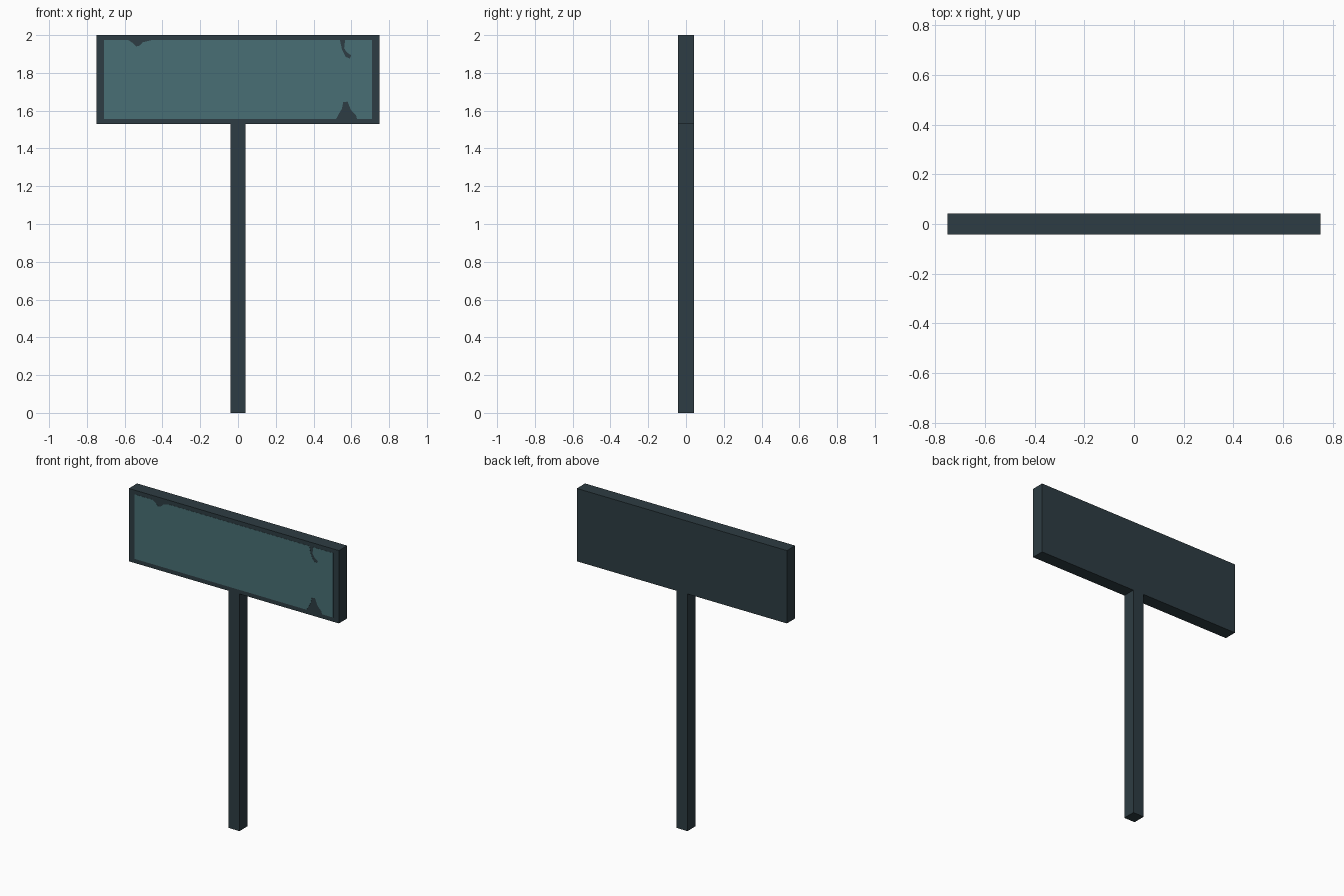
import bpy, bmesh

if "Cube" in bpy.data.objects:
    bpy.data.objects.remove(bpy.data.objects["Cube"])


def material(name, color):
    m = bpy.data.materials.new(name)
    m.diffuse_color = (*color, 1)
    m.use_nodes = True
    m.node_tree.nodes["Principled BSDF"].inputs["Base Color"].default_value = m.diffuse_color
    return m


dark = material("dark slate", (0.027, 0.046, 0.056))
teal = material("faded teal", (0.066, 0.159, 0.178))
D = 0.042  # half depth shared by post and board


def finish(bm, name, mat):
    bmesh.ops.recalc_face_normals(bm, faces=bm.faces)
    me = bpy.data.meshes.new(name)
    bm.to_mesh(me)
    bm.free()
    me.materials.append(mat)
    ob = bpy.data.objects.new(name, me)
    bpy.context.collection.objects.link(ob)
    return ob


def prism(name, outline, y0, y1, mat):
    """Extrude an x/z outline from y0 to y1."""
    bm = bmesh.new()
    face = bm.faces.new([bm.verts.new((x, y0, z)) for x, z in outline])
    new = bmesh.ops.extrude_face_region(bm, geom=[face])["geom"]
    verts = [v for v in new if isinstance(v, bmesh.types.BMVert)]
    bmesh.ops.translate(bm, verts=verts, vec=(0, y1 - y0, 0))
    return finish(bm, name, mat)


def rect(x0, x1, z0, z1):
    return [(x0, z0), (x1, z0), (x1, z1), (x0, z1)]


# Square post and sign board
prism("post", rect(-0.04, 0.04, 0, 1.53), -D, D, dark)
prism("sign_board", rect(-0.75, 0.75, 1.53, 2.0), -D, D, dark)

# Painted panel with chipped edges
L, R, B, T = -0.71, 0.71, 1.557, 1.973
bottom_chip = [(0.52, B), (0.535, 1.585), (0.55, 1.61), (0.557, 1.645),
               (0.58, 1.648), (0.597, 1.605), (0.625, 1.575), (0.63, B)]
right_chip = [(0.567, T), (0.562, 1.93), (0.575, 1.91), (0.6, 1.892),
              (0.592, 1.876), (0.57, 1.885), (0.55, 1.925), (0.54, T)]
left_chip = [(-0.46, T), (-0.505, 1.962), (-0.52, 1.945), (-0.54, 1.94),
             (-0.555, 1.957), (-0.58, T)]
outline = [(L, B), *bottom_chip, (R, B), (R, T), *right_chip, *left_chip, (L, T)]
prism("painted_panel", outline, -D - 0.001, -D + 0.001, teal)
